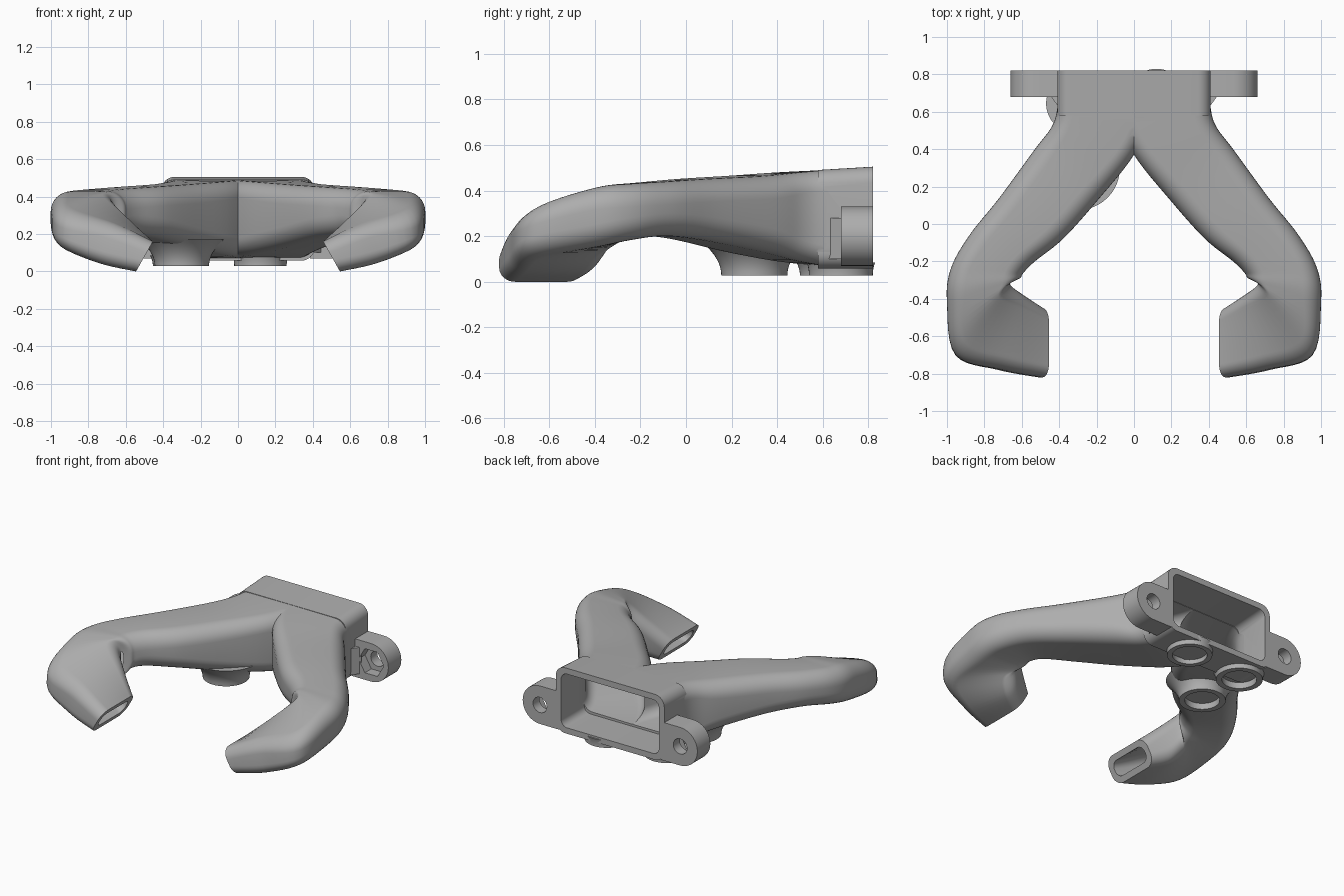
import bpy, bmesh, math
from mathutils import Vector

cube = bpy.data.objects.get("Cube")
if cube:
    bpy.data.objects.remove(cube, do_unlink=True)

grey = bpy.data.materials.new("plain_grey")
grey.use_nodes = True
grey.diffuse_color = (0.42, 0.42, 0.42, 1)
grey.node_tree.nodes["Principled BSDF"].inputs["Base Color"].default_value = grey.diffuse_color

WALL = 0.04


def make(name, bm):
    bmesh.ops.recalc_face_normals(bm, faces=bm.faces)
    mesh = bpy.data.meshes.new(name)
    bm.to_mesh(mesh)
    bm.free()
    mesh.materials.append(grey)
    obj = bpy.data.objects.new(name, mesh)
    bpy.context.collection.objects.link(obj)
    return obj


def skin(name, rings, closed=True):
    """Bridge a list of point rings, capping both ends."""
    bm = bmesh.new()
    loops = [[bm.verts.new(p) for p in ring] for ring in rings]
    for a, b in zip(loops, loops[1:]):
        for i in range(len(a)):
            j = (i + 1) % len(a)
            bm.faces.new((a[i], a[j], b[j], b[i]))
    if closed:
        bm.faces.new(loops[0])
        bm.faces.new(loops[-1])
    return make(name, bm)


def rounded_quad(ib, it, ot, ob, radius, inset=0.0, steps=8):
    """Rounded section spread over four corner points."""
    w = ((it - ot).length + (ib - ob).length) / 4
    h = ((it - ib).length + (ot - ob).length) / 4
    r = max(min(radius, w * 0.95, h * 0.95) - inset * 0.6, 0.015)
    ring = []
    for k, (sx, sy) in enumerate(((1, 1), (-1, 1), (-1, -1), (1, -1))):
        for i in range(steps + 1):
            a = math.pi / 2 * (k + i / steps)
            u = (sx * (w - inset - r) + r * math.cos(a)) / w / 2 + 0.5
            v = (sy * (h - inset - r) + r * math.sin(a)) / h / 2 + 0.5
            ring.append(ib.lerp(ob, u).lerp(it.lerp(ot, u), v))
    return ring


def smooth_rings(rings, steps=6):
    """Catmull-Rom interpolation between rings."""
    out = []
    last = len(rings) - 1
    for s in range(last):
        quad = [rings[min(max(s + d, 0), last)] for d in (-1, 0, 1, 2)]
        for i in range(steps):
            t = i / steps
            out.append([(b * 2 + (c - a) * t + (a * 2 - b * 5 + c * 4 - d) * t * t
                         + (b * 3 - a - c * 3 + d) * t ** 3) / 2
                        for a, b, c, d in zip(*quad)])
    return out + [rings[-1]]


def modify(obj, other, operation):
    mod = obj.modifiers.new("join", "BOOLEAN")
    mod.operation, mod.object, mod.solver = operation, other, "EXACT"
    mod.use_self = True
    bpy.context.view_layer.objects.active = obj
    bpy.ops.object.modifier_apply(modifier=mod.name)
    bpy.data.objects.remove(other, do_unlink=True)


def shade(obj, angle=35):
    bpy.ops.object.select_all(action="DESELECT")
    obj.select_set(True)
    bpy.context.view_layer.objects.active = obj
    bpy.ops.object.shade_smooth_by_angle(angle=math.radians(angle))


# Arm stations: inner xy, outer xy, bottom shift, z of the four corners, radius
STATIONS = [
    (-.10, .76, .405, .76, 0, .065, .498, .498, .065, .08),
    (-.10, .60, .41, .62, 0, .07, .49, .49, .07, .09),
    (0, .37, .44, .52, 0, .09, .48, .48, .09, .09),
    (.20, .12, .53, .40, 0, .13, .465, .465, .13, .1),
    (.38, -.08, .72, .14, 0, .18, .452, .452, .18, .1),
    (.53, -.20, .88, -.06, 0, .2, .44, .44, .2, .1),
    (.59, -.26, .98, -.24, 0, .19, .432, .43, .18, .1),
    (.61, -.29, 1.0, -.42, 0, .16, .43, .41, .15, .1),
    (.66, -.32, .95, -.70, .01, .11, .42, .32, .11, .1),
    (.57, -.38, .68, -.78, .07, .04, .29, .25, .04, .08),
    (.455, -.45, .455, -.82, .09, 0, .16, .16, 0, .07),
]


def arm(name, side, inset=0.0):
    rings = []
    for ix, iy, ox, oy, dx, ib, it, ot, ob, r in STATIONS:
        rings.append(rounded_quad(Vector((ix + dx, iy, ib)), Vector((ix, iy, it)),
                                  Vector((ox, oy, ot)), Vector((ox + dx, oy, ob)), r, inset))
    rings = smooth_rings(rings)
    if inset:
        rings.append([p + Vector((-.1, 0, -.06)) for p in rings[-1]])
    return skin(name, [[Vector((p.x * side, p.y, p.z)) for p in ring] for ring in rings])


def inlet(name, front, back, inset=0.0):
    rings = []
    for y in (front, back):
        top = .505 + (y - .82) * .06
        c = [Vector((x, y, z)) for x, z in ((-.41, .058), (-.41, top), (.41, top), (.41, .058))]
        rings.append(rounded_quad(*c, .07, inset))
    return skin(name, rings)


# Hollow body: inlet box plus two curved arms
body = inlet("duct_body", .58, .82)
for side in (1, -1):
    modify(body, arm("arm", side), "UNION")
modify(body, inlet("inlet_cavity", .57, .86, WALL), "DIFFERENCE")
for side in (1, -1):
    modify(body, arm("arm_cavity", side, WALL), "DIFFERENCE")
shade(body)


def prism_y(name, outline, front, back):
    return skin(name, [[Vector((x, y, z)) for x, z in outline] for y in (front, back)])


def circle(cx, cz, r, n):
    return [(cx + r * math.cos(math.tau * i / n), cz + r * math.sin(math.tau * i / n))
            for i in range(n)]


# Mounting tabs with screw hole and hexagonal nut pocket
for side, label in ((1, "left"), (-1, "right")):
    cx, cz, r = .53, .2, .13
    arc = [(cx + r * math.sin(math.pi * i / 24), cz + r * math.cos(math.pi * i / 24))
           for i in range(25)]
    outline = [(.385, cz + r)] + arc + [(.385, cz - r)]
    tab = prism_y(label + "_mounting_tab", [(x * side, z) for x, z in outline], .68, .82)
    modify(tab, prism_y("hole", circle(cx * side, cz, .052, 32), .6, .9), "DIFFERENCE")
    modify(tab, prism_y("pocket", circle(cx * side, cz, .095, 6), .6, .75), "DIFFERENCE")
    shade(tab)
    # Small gusset between tab and body
    corners = ((.385, .6), (.385, .69), (.45, .69))
    skin(label + "_gusset", [[Vector((x * side, y, z)) for x, y in corners] for z in (.1, .28)])

# Round feet with blind sockets underneath
FEET = [("centre_foot", .12, .68, .085, .14, .01),
        ("rear_foot", -.31, .645, .085, .145, .015),
        ("front_foot", -.3, .3, .17, .145, .08)]
for name, x, y, top, radius, flare in FEET:
    low, floor = .028, .07
    profile = [(.108, floor), (.108, low), (radius, low)]
    profile += [(radius + flare * (i / 8) ** 2, low + (top - low) * i / 8) for i in range(1, 9)]
    rings = [[Vector((x + px, y + py, z)) for px, py in circle(0, 0, r, 48)] for r, z in profile]
    shade(skin(name, rings))
